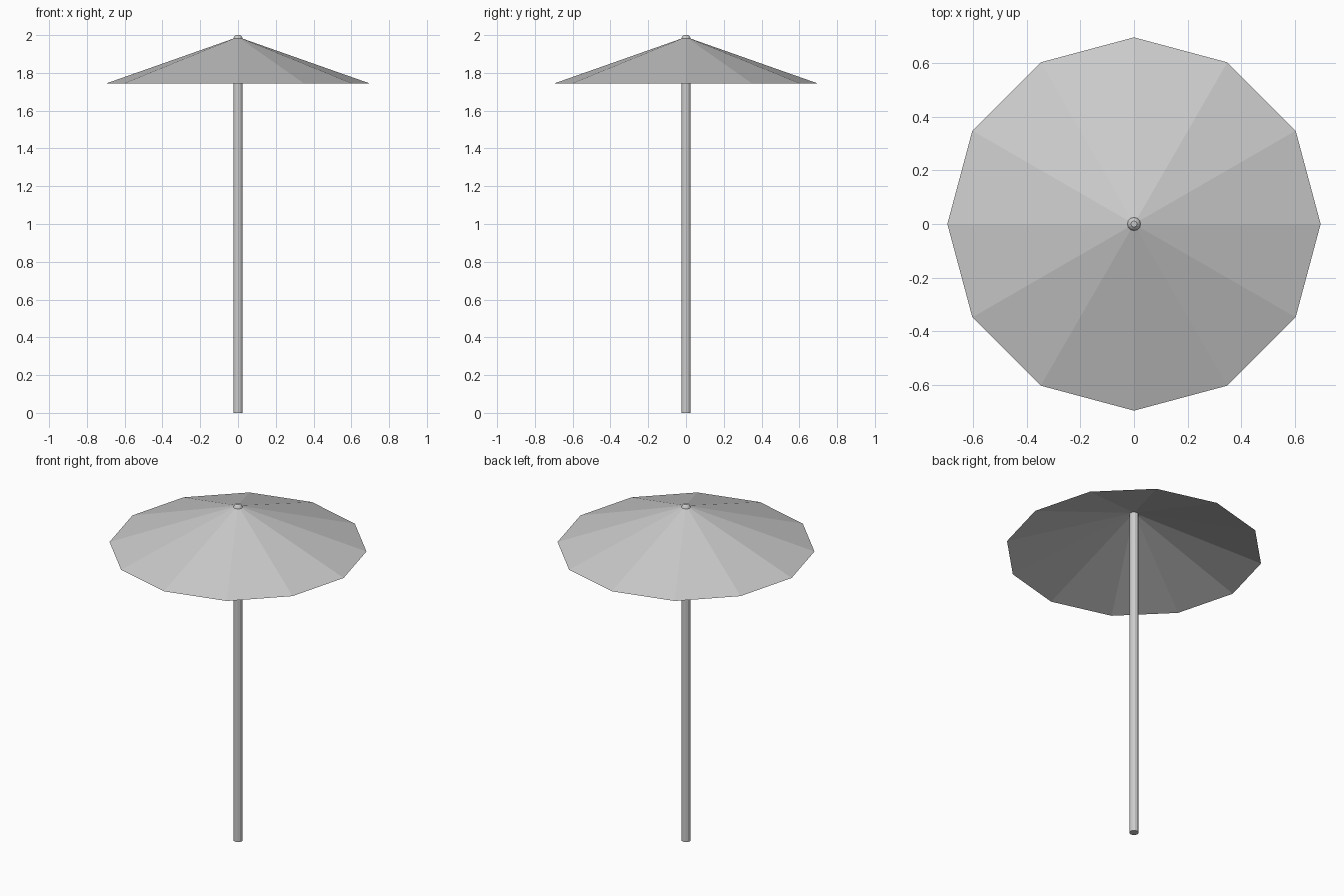
import bpy, bmesh
from math import cos, sin, tau

if "Cube" in bpy.data.objects:
    bpy.data.objects.remove(bpy.data.objects["Cube"])


def lathe(name, profile, sides, cap_bottom=False, cap_top=False):
    """Spin (radius, z) points into a flat-faced part; radius 0 makes a tip."""
    bm = bmesh.new()
    rings = []
    for r, z in profile:
        if r == 0:
            rings.append([bm.verts.new((0, 0, z))] * sides)
        else:
            rings.append([bm.verts.new((r * cos(tau * i / sides), r * sin(tau * i / sides), z))
                          for i in range(sides)])
    for a, b in zip(rings, rings[1:]):
        for i in range(sides):
            j = (i + 1) % sides
            corners = list(dict.fromkeys((a[i], a[j], b[j], b[i])))
            bm.faces.new(corners)
    if cap_bottom:
        bm.faces.new(rings[0][::-1])
    if cap_top:
        bm.faces.new(rings[-1])
    mesh = bpy.data.meshes.new(name)
    bm.to_mesh(mesh)
    bm.free()
    obj = bpy.data.objects.new(name, mesh)
    bpy.context.collection.objects.link(obj)
    return obj


# Pole
lathe("pole", [(0.025, 0), (0.025, 1.975)], 12, cap_bottom=True)

# Open twelve-panel canopy
lathe("canopy", [(0.695, 1.745), (0, 1.99)], 12)

# Small rounded knob on top
lathe("top_knob", [(0.025, 1.975), (0.025, 1.983), (0.02, 1.992), (0.011, 2.0)], 12,
      cap_bottom=True, cap_top=True)
